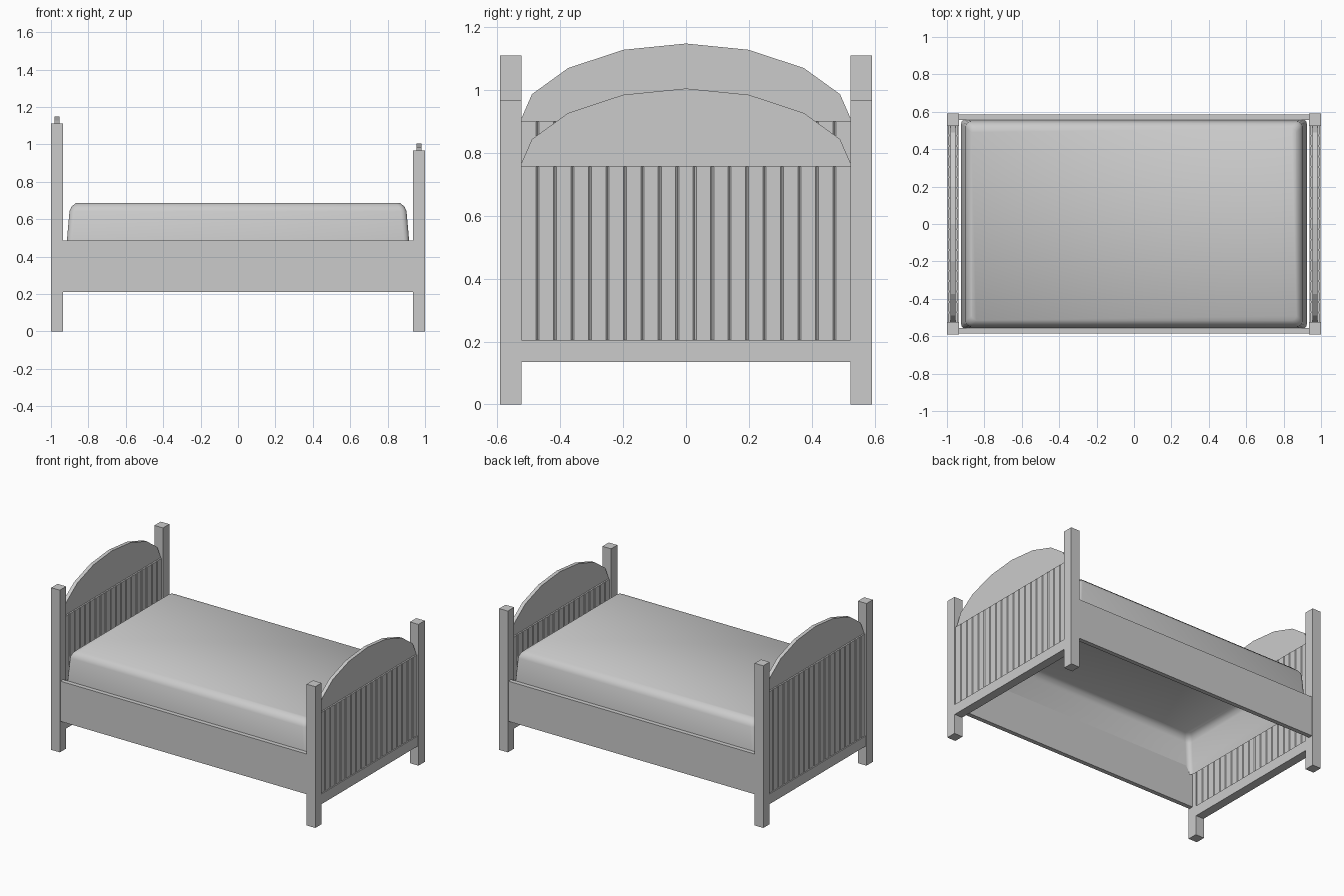
import bpy, bmesh
from math import cos, sin, pi

if "Cube" in bpy.data.objects:
    bpy.data.objects.remove(bpy.data.objects["Cube"])


def make(name, bm):
    bmesh.ops.recalc_face_normals(bm, faces=bm.faces)
    me = bpy.data.meshes.new(name)
    bm.to_mesh(me)
    bm.free()
    ob = bpy.data.objects.new(name, me)
    bpy.context.collection.objects.link(ob)
    return ob


def add_box(bm, x0, x1, y0, y1, z0, z1):
    vs = bmesh.ops.create_cube(bm, size=1)["verts"]
    for v in vs:
        v.co = ((x0 + x1) / 2 + v.co.x * (x1 - x0),
                (y0 + y1) / 2 + v.co.y * (y1 - y0),
                (z0 + z1) / 2 + v.co.z * (z1 - z0))
    return vs


def box(name, *dims):
    bm = bmesh.new()
    add_box(bm, *dims)
    return make(name, bm)


def end_board(name, cx, post_top, arch_z):
    # square corner posts
    for side, y in (("front", -0.558), ("back", 0.558)):
        box(f"{name}_{side}_post", cx - 0.0325, cx + 0.0325, y - 0.034, y + 0.034, 0, post_top)
    # bottom rail
    box(f"{name}_bottom_rail", cx - 0.03, cx + 0.03, -0.525, 0.525, 0.135, 0.205)

    # row of planks with chamfered vertical edges
    bm = bmesh.new()
    count, w = 19, 1.056 / 19
    for i in range(count):
        y = -0.528 + i * w
        add_box(bm, cx - 0.023, cx + 0.023, y, y + w, 0.2, arch_z)
    upright = [e for e in bm.edges if abs(e.verts[0].co.z - e.verts[1].co.z) > 0.1]
    bmesh.ops.bevel(bm, geom=upright, offset=0.005, segments=1, affect='EDGES')
    make(f"{name}_planks", bm)

    # faceted arched top panel
    half = [(0.528, 0), (0.49, 0.087), (0.375, 0.17), (0.2, 0.228)]
    outline = half + [(0, 0.248)] + [(-y, z) for y, z in reversed(half)]
    bm = bmesh.new()
    face = bm.faces.new([bm.verts.new((cx - 0.0125, y, arch_z + z)) for y, z in outline])
    ext = bmesh.ops.extrude_face_region(bm, geom=[face])
    for v in ext["geom"]:
        if isinstance(v, bmesh.types.BMVert):
            v.co.x += 0.025
    make(f"{name}_arch", bm)


end_board("headboard", -0.9675, 1.11, 0.9)
end_board("footboard", 0.9675, 0.967, 0.757)

# side rails
box("front_side_rail", -0.94, 0.94, -0.586, -0.556, 0.21, 0.485)
box("back_side_rail", -0.94, 0.94, 0.556, 0.586, 0.21, 0.485)

# mattress: smooth shell, open underneath
bm = bmesh.new()
rings = []
for hx, hy, r, z in ((0.925, 0.562, 0.03, 0.43), (0.915, 0.556, 0.03, 0.485),
                     (0.901, 0.549, 0.03, 0.642), (0.891, 0.538, 0.03, 0.665),
                     (0.868, 0.515, 0.025, 0.686)):
    ring = []
    for q, (sx, sy) in enumerate(((1, 1), (-1, 1), (-1, -1), (1, -1))):
        for k in range(4):
            a = (q + k / 3) * pi / 2
            ring.append(bm.verts.new((sx * (hx - r) + r * cos(a), sy * (hy - r) + r * sin(a), z)))
    rings.append(ring)
for lo, hi in zip(rings, rings[1:]):
    for i in range(len(lo)):
        j = (i + 1) % len(lo)
        bm.faces.new((lo[i], lo[j], hi[j], hi[i]))
bm.faces.new(rings[-1])
for f in bm.faces:
    f.smooth = True
make("mattress", bm)
